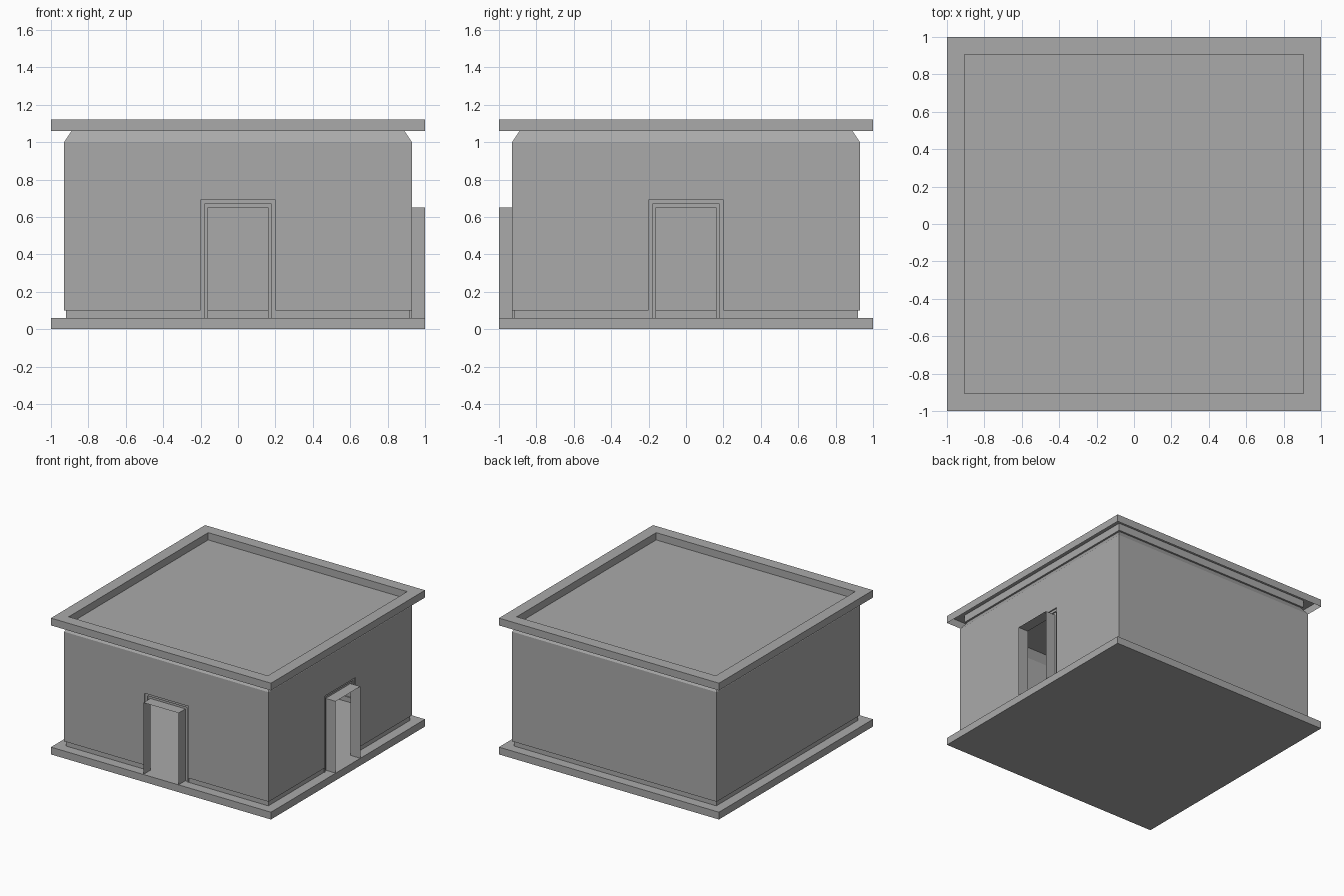
import bpy, bmesh
from mathutils import Matrix, Vector
from math import pi

cube = bpy.data.objects.get("Cube")
if cube:
    bpy.data.objects.remove(cube, do_unlink=True)

# One plain stone colour for the whole building
stone = bpy.data.materials.new("grey_stone")
stone.use_nodes = True
GREY = (0.4, 0.4, 0.4, 1)
stone.diffuse_color = GREY
stone.node_tree.nodes["Principled BSDF"].inputs["Base Color"].default_value = GREY

BASE_TOP, EAVE, TOP = 0.06, 1.06, 1.12
WALL, ROOF = 0.93, 0.905
DOOR_W, DOOR_H = 0.2, 0.69


def finish(name, bm):
    mesh = bpy.data.meshes.new(name)
    bm.to_mesh(mesh)
    bm.free()
    mesh.materials.append(stone)
    obj = bpy.data.objects.new(name, mesh)
    bpy.context.collection.objects.link(obj)
    return obj


def skin(bm, loops, closed):
    """Join successive point loops with quads."""
    rows = [[bm.verts.new(p) for p in loop] for loop in loops]
    for a, b in zip(rows, rows[1:]):
        n = len(a)
        for i in range(n if closed else n - 1):
            j = (i + 1) % n
            bm.faces.new((a[i], a[j], b[j], b[i]))
    return rows


def square(r, z):
    return [(-r, -r, z), (r, -r, z), (r, r, z), (-r, r, z)]


# Base slab, which is also the floor of the room
bm = bmesh.new()
rows = skin(bm, [square(1, 0), square(1, BASE_TOP)], True)
bm.faces.new(rows[0][::-1])
bm.faces.new(rows[1])
finish("base_slab", bm)

# Thin walls: recessed foot, upright face, bevelled top
bm = bmesh.new()
profile = [(0.92, BASE_TOP), (0.92, 0.1), (WALL, 0.1), (WALL, 1.0), (0.89, EAVE)]
skin(bm, [square(r, z) for r, z in profile], True)


def cut(point, normal):
    bmesh.ops.bisect_plane(bm, geom=bm.verts[:] + bm.edges[:] + bm.faces[:],
                           plane_co=point, plane_no=normal)


# Door openings in the front and left walls
for axis in (Vector((1, 0, 0)), Vector((0, 1, 0))):
    for s in (-1, 1):
        cut(axis * DOOR_W * s, axis)
cut((0, 0, DOOR_H), (0, 0, 1))
openings = []
for f in bm.faces:
    c = f.calc_center_median()
    front = abs(c.x) < DOOR_W and c.y < -0.5
    left = abs(c.y) < DOOR_W and c.x > 0.5
    if c.z < DOOR_H and (front or left):
        openings.append(f)
bmesh.ops.delete(bm, geom=openings, context='FACES')
finish("walls", bm)

# Roof deck sunk inside a hollow overhanging cornice
bm = bmesh.new()
rows = skin(bm, [square(1, EAVE), square(1, TOP), square(ROOF, TOP),
                 square(ROOF, EAVE)], True)
bm.faces.new(rows[-1])
finish("roof_and_cornice", bm)

# Stepped door surround with a projecting thin lining
steps = [(0.2, 0.93), (0.2, 0.92), (0.18, 0.92), (0.18, 0.91), (0.16, 0.91), (0.16, 1.0)]
for name, angle in (("front_door_frame", 0), ("left_door_frame", pi / 2)):
    bm = bmesh.new()
    loops = []
    for w, d in steps:
        h = DOOR_H - (DOOR_W - w)
        loops.append([(-w, -d, BASE_TOP), (-w, -d, h), (w, -d, h), (w, -d, BASE_TOP)])
    skin(bm, loops, False)
    bmesh.ops.recalc_face_normals(bm, faces=bm.faces[:])
    bm.faces.ensure_lookup_table()
    # The lining must face away from the opening
    if bm.faces[-1].normal.x < 0:
        bmesh.ops.reverse_faces(bm, faces=bm.faces[:])
    bm.transform(Matrix.Rotation(angle, 4, 'Z'))
    finish(name, bm)
